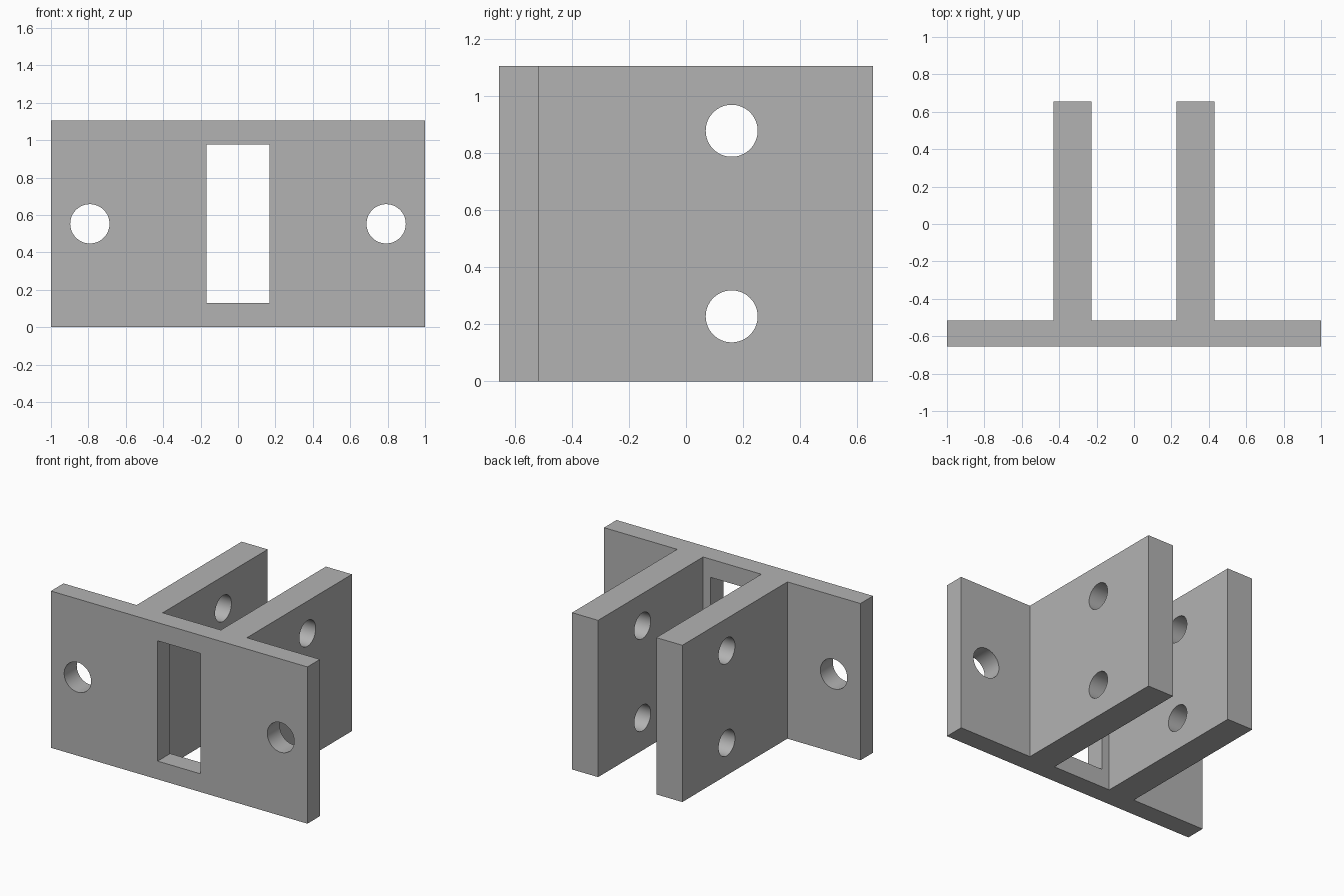
import bpy
import bmesh
from math import radians
from mathutils import Matrix, Vector

cube = bpy.data.objects.get("Cube")
if cube:
    bpy.data.objects.remove(cube, do_unlink=True)

HEIGHT = 1.105
DEPTH = 0.655          # half of the overall depth
PLATE_BACK = -0.515
ARM_IN, ARM_OUT = 0.227, 0.43

grey = bpy.data.materials.new("plain_grey")
grey.use_nodes = True
grey.diffuse_color = (0.45, 0.45, 0.45, 1)
grey.node_tree.nodes["Principled BSDF"].inputs["Base Color"].default_value = grey.diffuse_color


def add_object(name, bm):
    bmesh.ops.recalc_face_normals(bm, faces=bm.faces)
    mesh = bpy.data.meshes.new(name)
    bm.to_mesh(mesh)
    bm.free()
    mesh.materials.append(grey)
    obj = bpy.data.objects.new(name, mesh)
    bpy.context.collection.objects.link(obj)
    return obj


def box_cutter(name, size, centre):
    bm = bmesh.new()
    bmesh.ops.create_cube(bm, size=1, matrix=Matrix.Translation(centre) @ Matrix.Diagonal((*size, 1)))
    return add_object(name, bm)


def hole_cutter(name, radius, length, centre, axis):
    bm = bmesh.new()
    turn = Matrix.Rotation(radians(90), 4, axis)
    bmesh.ops.create_cone(bm, cap_ends=True, segments=64, radius1=radius, radius2=radius,
                          depth=length, matrix=Matrix.Translation(centre) @ turn)
    return add_object(name, bm)


# Bracket body: plate with two arms, one plan profile extruded upwards
half = [(ARM_IN, PLATE_BACK), (ARM_IN, DEPTH), (ARM_OUT, DEPTH),
        (ARM_OUT, PLATE_BACK), (1, PLATE_BACK), (1, -DEPTH)]
outline = half + [(-x, y) for x, y in reversed(half)]
bm = bmesh.new()
base = bm.faces.new([bm.verts.new((x, y, 0)) for x, y in outline])
top = bmesh.ops.extrude_face_region(bm, geom=[base])["geom"]
bmesh.ops.translate(bm, vec=(0, 0, HEIGHT), verts=[v for v in top if isinstance(v, bmesh.types.BMVert)])
bracket = add_object("bracket", bm)

# Central slot, screw holes in the plate, pin holes through both arms
plate_y = (PLATE_BACK - DEPTH) / 2
cutters = [box_cutter("slot_cutter", (0.336, 0.4, 0.848), Vector((0, plate_y, HEIGHT / 2)))]
for side, x in (("right", -0.792), ("left", 0.792)):
    cutters.append(hole_cutter(side + "_screw_hole_cutter", 0.105, 0.4,
                               Vector((x, plate_y, HEIGHT / 2)), 'X'))
for level, z in (("lower", 0.228), ("upper", 0.878)):
    cutters.append(hole_cutter(level + "_pin_hole_cutter", 0.091, 1.4, Vector((0, 0.16, z)), 'Y'))

# Cut the openings, then drop the cutters
bpy.context.view_layer.objects.active = bracket
for cutter in cutters:
    cutter.hide_render = True
    cut = bracket.modifiers.new(cutter.name, 'BOOLEAN')
    cut.operation = 'DIFFERENCE'
    cut.solver = 'EXACT'
    cut.object = cutter
    bpy.ops.object.modifier_apply(modifier=cut.name)
    bpy.data.objects.remove(cutter, do_unlink=True)

# Smooth hole walls, sharp edges elsewhere
bpy.ops.object.select_all(action='DESELECT')
bracket.select_set(True)
bpy.ops.object.shade_smooth_by_angle(angle=radians(30))
